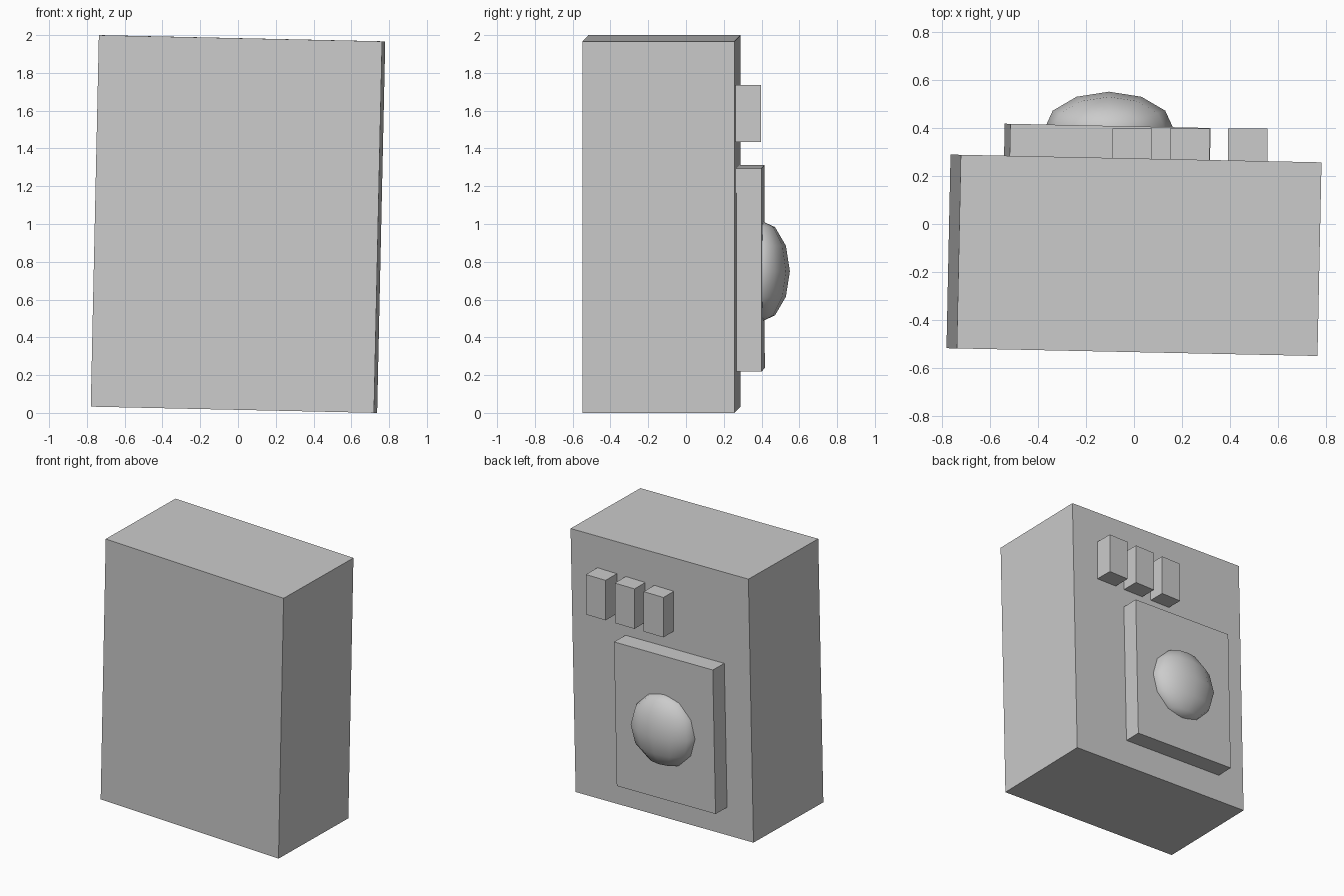
import bpy
from math import radians

if "Cube" in bpy.data.objects:
    bpy.data.objects.remove(bpy.data.objects["Cube"])

# Shared slight lean of the body and its back panel
LEAN = (0, radians(1.25), radians(-1.2))


def box(name, center, size, rot=(0, 0, 0)):
    bpy.ops.mesh.primitive_cube_add(size=1, location=center, rotation=rot)
    ob = bpy.context.object
    ob.name = name
    ob.scale = size
    return ob


# Main body
box("body", (0, -0.13, 1.0), (1.5, 0.805, 1.967), LEAN)

# Raised panel on the back
box("back_panel", (-0.111, 0.328, 0.765), (0.833, 0.16, 1.075), LEAN)

# Flattened low-poly dome on the panel
bpy.ops.mesh.primitive_uv_sphere_add(segments=12, ring_count=6, radius=1,
                                     location=(-0.104, 0.392, 0.75))
dome = bpy.context.object
dome.name = "dome"
dome.scale = (0.27, 0.158, 0.27)
bpy.ops.object.shade_smooth()

# Row of upright buttons above the panel
for i in range(3):
    box(f"button_{i + 1}", (-0.008 + 0.24 * i, 0.316, 1.585), (0.164, 0.16, 0.3))
